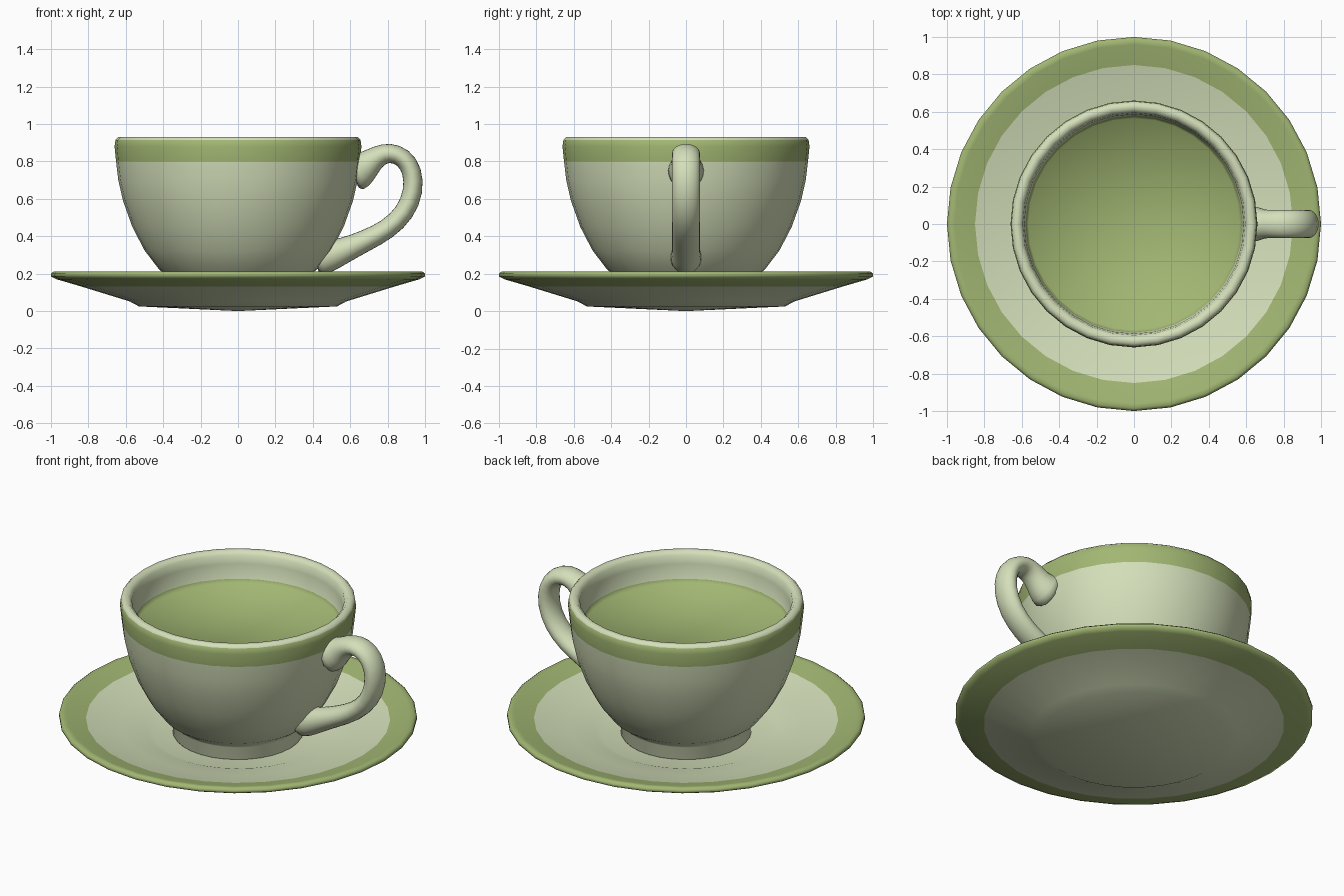
import bpy
import bmesh
from math import cos, sin, pi, hypot
from mathutils import Vector

cube = bpy.data.objects.get("Cube")
if cube:
    bpy.data.objects.remove(cube, do_unlink=True)

SIDES = 32


def material(name, rgb):
    mat = bpy.data.materials.new(name)
    mat.use_nodes = True
    mat.diffuse_color = (*rgb, 1)
    shader = mat.node_tree.nodes["Principled BSDF"]
    shader.inputs["Base Color"].default_value = (*rgb, 1)
    shader.inputs["Roughness"].default_value = 0.6
    return mat


CREAM = material("cream glaze", (0.66, 0.74, 0.49))
GREEN = material("green glaze", (0.36, 0.47, 0.17))


def finish(bm, name, is_green):
    """Turn a bmesh into a smooth object, painting faces by a rule."""
    bmesh.ops.recalc_face_normals(bm, faces=bm.faces)
    for face in bm.faces:
        face.smooth = True
        c = face.calc_center_median()
        face.material_index = int(is_green(hypot(c.x, c.y), c.z))
    mesh = bpy.data.meshes.new(name)
    bm.to_mesh(mesh)
    bm.free()
    mesh.materials.append(CREAM)
    mesh.materials.append(GREEN)
    obj = bpy.data.objects.new(name, mesh)
    bpy.context.collection.objects.link(obj)
    return obj


def bridge(bm, a, b):
    n = len(a)
    for i in range(n):
        j = (i + 1) % n
        bm.faces.new((a[i], a[j], b[j], b[i]))


def lathe(name, profile, is_green):
    """Revolve (radius, height) points; the first and last lie on the axis."""
    bm = bmesh.new()
    rings = []
    for r, z in profile[1:-1]:
        rings.append([bm.verts.new((r * cos(2 * pi * i / SIDES),
                                    r * sin(2 * pi * i / SIDES), z))
                      for i in range(SIDES)])
    for a, b in zip(rings, rings[1:]):
        bridge(bm, a, b)
    for (_, z), ring in ((profile[0], rings[0]), (profile[-1], rings[-1])):
        pole = bm.verts.new((0, 0, z))
        for i in range(SIDES):
            bm.faces.new((pole, ring[i], ring[(i + 1) % SIDES]))
    return finish(bm, name, is_green)


# Saucer: underside, rolled rim, sloping top, recessed floor
lathe("saucer", [
    (0, 0), (0.53, 0.025), (0.58, 0.052), (0.84, 0.132), (0.97, 0.17),
    (1.0, 0.185), (1.0, 0.2), (0.985, 0.212), (0.96, 0.208),
    (0.85, 0.178), (0.65, 0.132), (0.51, 0.108), (0.47, 0.094), (0, 0.09),
], lambda r, z: r > 0.84)

# Cup: foot ring, rounded bowl, thick lip, and the filled inside
lathe("cup", [
    (0, 0.08), (0.35, 0.08), (0.365, 0.1), (0.355, 0.165), (0.37, 0.185),
    (0.42, 0.22), (0.5, 0.325), (0.565, 0.45), (0.615, 0.59),
    (0.64, 0.7), (0.652, 0.8), (0.66, 0.88), (0.655, 0.915),
    (0.64, 0.93), (0.615, 0.93), (0.595, 0.91), (0.587, 0.86),
    (0.58, 0.77), (0.565, 0.745), (0, 0.742),
], lambda r, z: (0.8 < z < 0.91 and r > 0.63) or (r < 0.575 and 0.7 < z < 0.765))

# Handle: oval tube along a planar path, flared where it meets the bowl
path = [  # x, z, thickness
    (0.61, 0.745, 0.125), (0.66, 0.755, 0.105), (0.70, 0.79, 0.075),
    (0.75, 0.83, 0.06), (0.81, 0.85, 0.056), (0.885, 0.825, 0.056),
    (0.935, 0.75, 0.056), (0.94, 0.64, 0.056), (0.895, 0.525, 0.056),
    (0.80, 0.435, 0.056), (0.68, 0.375, 0.06), (0.57, 0.325, 0.07),
    (0.49, 0.295, 0.09), (0.40, 0.28, 0.11),
]
bm = bmesh.new()
rings = []
for k, (x, z, t) in enumerate(path):
    before, after = path[max(k - 1, 0)], path[min(k + 1, len(path) - 1)]
    tangent = Vector((after[0] - before[0], 0, after[1] - before[1])).normalized()
    side = Vector((-tangent.z, 0, tangent.x))
    half_width = max(0.078, t * 0.9)
    ring = []
    for i in range(12):
        a = 2 * pi * i / 12
        ring.append(bm.verts.new(Vector((x, 0, z)) + side * t * cos(a)
                                 + Vector((0, half_width * sin(a), 0))))
    rings.append(ring)
for a, b in zip(rings, rings[1:]):
    bridge(bm, a, b)
bm.faces.new(rings[0])
bm.faces.new(rings[-1])
handle = finish(bm, "handle", lambda r, z: False)
handle.modifiers.new("rounding", "SUBSURF").levels = 1
handle.modifiers["rounding"].render_levels = 1
